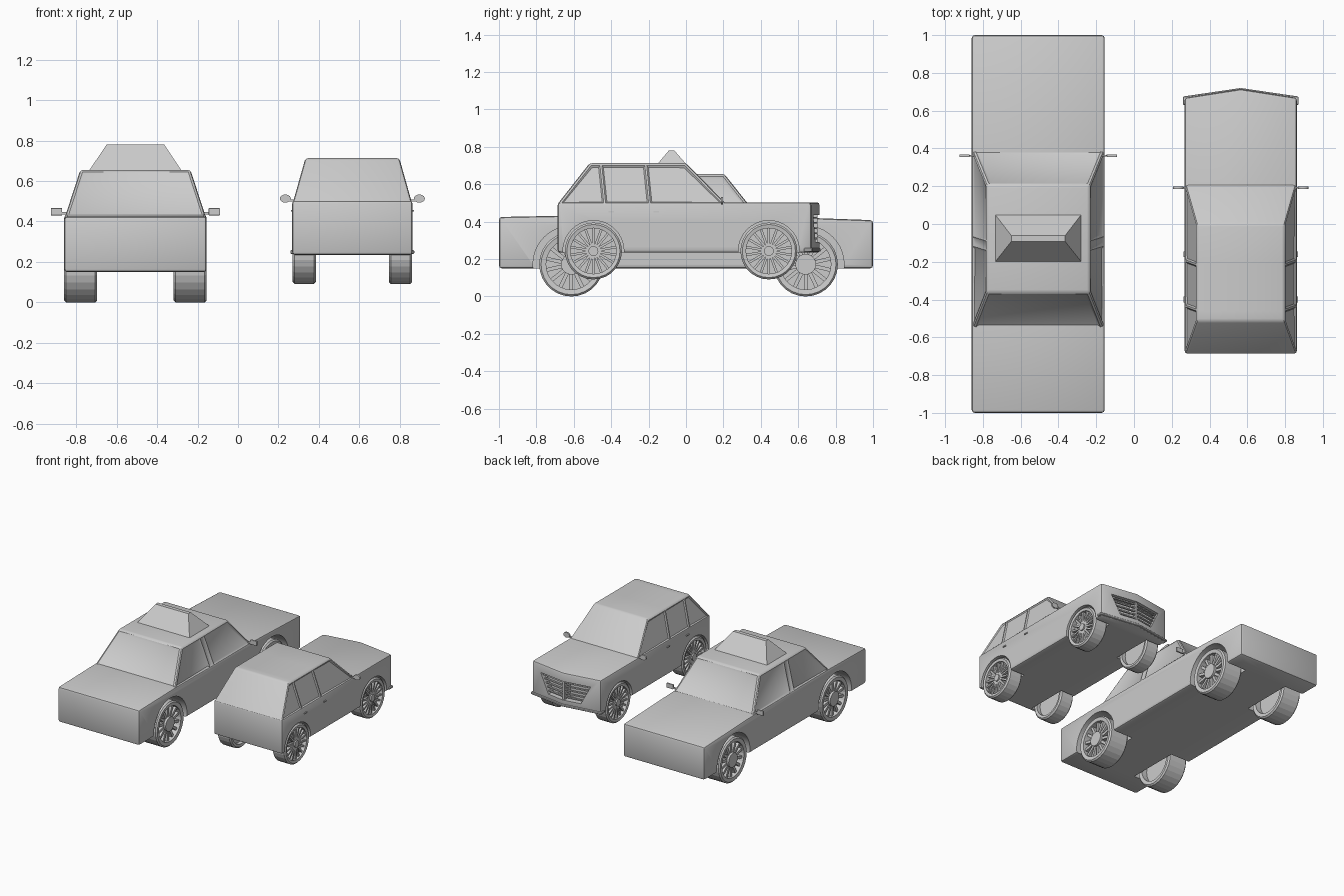
import bpy, bmesh, math
from mathutils import Matrix, Vector

if "Cube" in bpy.data.objects:
    bpy.data.objects.remove(bpy.data.objects["Cube"])

grey = bpy.data.materials.new("plain grey")
grey.use_nodes = True
grey.diffuse_color = (0.6, 0.6, 0.6, 1)
grey.node_tree.nodes["Principled BSDF"].inputs["Base Color"].default_value = (0.6, 0.6, 0.6, 1)


def finish(name, bm, smooth=False):
    bmesh.ops.recalc_face_normals(bm, faces=bm.faces)
    mesh = bpy.data.meshes.new(name)
    bm.to_mesh(mesh)
    bm.free()
    mesh.materials.append(grey)
    ob = bpy.data.objects.new(name, mesh)
    bpy.context.collection.objects.link(ob)
    if smooth:
        shade(ob)
    return ob


def activate(ob):
    bpy.ops.object.select_all(action='DESELECT')
    ob.select_set(True)
    bpy.context.view_layer.objects.active = ob


def shade(ob):
    activate(ob)
    bpy.ops.object.shade_smooth_by_angle(angle=math.radians(35))


def prism(name, pts, axis, lo, hi, bevel=0.0, segments=2):
    """Extrude a 2D outline along an axis; the outline uses the other two axes."""
    place = {'x': lambda a, b, d: (d, a, b), 'y': lambda a, b, d: (a, d, b),
             'z': lambda a, b, d: (a, b, d)}[axis]
    bm = bmesh.new()
    ends = [[bm.verts.new(place(a, b, d)) for a, b in pts] for d in (lo, hi)]
    bm.faces.new(ends[0])
    bm.faces.new(ends[1])
    for i in range(len(pts)):
        j = (i + 1) % len(pts)
        bm.faces.new((ends[0][i], ends[0][j], ends[1][j], ends[1][i]))
    bmesh.ops.recalc_face_normals(bm, faces=bm.faces)
    if bevel:
        edges = [e for e in bm.edges if e.calc_face_angle() > 0.5]
        bmesh.ops.bevel(bm, geom=edges, offset=bevel, segments=segments,
                        profile=0.5, affect='EDGES')
    return finish(name, bm)


def box(name, x, y, z, bevel=0.0):
    return prism(name, [(x[0], y[0]), (x[1], y[0]), (x[1], y[1]), (x[0], y[1])],
                 'z', z[0], z[1], bevel)


def cut(ob, cutter):
    mod = ob.modifiers.new("cut", 'BOOLEAN')
    mod.operation, mod.solver, mod.object = 'DIFFERENCE', 'EXACT', cutter
    activate(ob)
    bpy.ops.object.modifier_apply(modifier=mod.name)
    bpy.data.objects.remove(cutter)


def frustum(bm, cx, base, roof):
    """Tapered block from two rectangles given as (half width, back, front, z)."""
    rings = []
    for h, y0, y1, z in (base, roof):
        rings.append([bm.verts.new((cx + x, y, z)) for x, y in
                      ((-h, y0), (h, y0), (h, y1), (-h, y1))])
    bm.faces.new(rings[0])
    bm.faces.new(rings[1])
    for i in range(4):
        j = (i + 1) % 4
        bm.faces.new((rings[0][i], rings[0][j], rings[1][j], rings[1][i]))
    bmesh.ops.recalc_face_normals(bm, faces=bm.faces)


def cabin(name, cx, base, roof, pillars, frame, end_glass):
    """Glasshouse with recessed windows between the door pillars."""
    bm = bmesh.new()
    frustum(bm, cx, base, roof)
    edges = [e for e in bm.edges if max(v.co.z for v in e.verts) > roof[3] - 0.01]
    bmesh.ops.bevel(bm, geom=edges, offset=0.014, segments=2, profile=0.5, affect='EDGES')
    for y in pillars:
        bmesh.ops.bisect_plane(bm, geom=bm.verts[:] + bm.edges[:] + bm.faces[:],
                               plane_co=(cx, y, 0), plane_no=(0, 1, 0.1))
    bm.normal_update()
    glass = [f for f in bm.faces if f.calc_area() > 0.008 and
             (abs(f.normal.x) > 0.6 or (end_glass and abs(f.normal.y) > 0.4))]
    bmesh.ops.inset_individual(bm, faces=glass, thickness=frame, depth=-0.007)
    finish(name, bm, smooth=True)


def wheel(name, x, y, z, side, radius, width, rim, hub, spokes, spoke_width):
    """Tyre ring with a recessed spoked rim, outer face at x."""
    bm = bmesh.new()
    c = 0.01
    outline = [(rim, width - 0.004), (radius - c, width), (radius, width - c), (radius, c),
               (radius - c, 0), (rim, 0.004)]
    ring = [bm.verts.new((t, 0, r)) for r, t in outline]
    edges = [bm.edges.new((ring[i - 1], ring[i])) for i in range(len(ring))]
    bmesh.ops.spin(bm, geom=ring + edges, cent=(0, 0, 0), axis=(1, 0, 0),
                   angle=math.tau, steps=28)
    bmesh.ops.remove_doubles(bm, verts=bm.verts, dist=0.0005)
    turn = Matrix.Rotation(math.pi / 2, 4, 'Y')

    def disc(r, t0, t1):
        bmesh.ops.create_cone(bm, cap_ends=True, segments=28, radius1=r, radius2=r,
                              depth=t1 - t0, matrix=Matrix.Translation(((t0 + t1) / 2, 0, 0)) @ turn)
    disc(rim + 0.002, width * 0.3, width * 0.68)
    disc(hub, width * 0.6, width - 0.003)
    for i in range(spokes):
        bmesh.ops.create_cube(bm, size=1, matrix=Matrix.Rotation(math.tau * i / spokes, 4, 'X')
                              @ Matrix.Translation((width * 0.78, 0, (hub + rim) / 2))
                              @ Matrix.Diagonal((width * 0.2, spoke_width, rim - hub + 0.008, 1)))
    bm.transform(Matrix.Translation((x - side * width, y, z)) @ Matrix.Diagonal((side, 1, 1, 1)))
    finish(name, bm)


def wheels(prefix, body, cx, half, axles, z, radius, arch, width, **rim):
    """Four wheels, each in an arch cut from the body side."""
    circle = [(math.cos(math.tau * i / 40) * arch, math.sin(math.tau * i / 40) * arch)
              for i in range(40)]
    for y, end in zip(axles, ("rear", "front")):
        for side, word in ((1, "right"), (-1, "left")):
            lo, hi = sorted((cx + side * (half - width - 0.008), cx + side * (half + 0.05)))
            cut(body, prism("arch_cutter", [(y + a, z + b) for a, b in circle], 'x', lo, hi))
            wheel(f"{prefix}_{end}_{word}_wheel", cx + side * half, y, z, side,
                  radius, width, **rim)
    shade(body)


# Saloon taxi
tx = -0.507
body = prism("taxi_body", [(-1, 0.15), (1, 0.15), (1, 0.408), (0.385, 0.43), (-0.55, 0.434),
                           (-1, 0.425)], 'x', tx - 0.352, tx + 0.352, 0.016)
wheels("taxi", body, tx, 0.352, (-0.613, 0.64), 0.172, 0.172, 0.205, 0.163,
       rim=0.135, hub=0.055, spokes=14, spoke_width=0.02)
cabin("taxi_cabin", tx, (0.346, -0.55, 0.385, 0.428), (0.272, -0.362, 0.205, 0.655),
      [-0.075, -0.025], 0.018, True)
sign = bmesh.new()
frustum(sign, tx, (0.228, -0.2, 0.05, 0.652), (0.142, -0.092, -0.062, 0.78))
finish("taxi_roof_sign", sign)
for s in (-1, 1):
    xs = sorted((tx + s * 0.362, tx + s * 0.418))
    box("taxi_mirror", xs, (0.355, 0.368), (0.43, 0.466), 0.003)
    stalk = sorted((tx + s * 0.335, tx + s * 0.365))
    box("taxi_mirror_stalk", stalk, (0.357, 0.366), (0.434, 0.446))

# Estate car with pointed nose
ex = 0.565
nose = [(ex - 0.297, -0.686), (ex + 0.297, -0.686), (ex + 0.297, 0.668), (ex, 0.714),
        (ex - 0.297, 0.668)]
body = prism("estate_body", nose, 'z', 0.235, 0.503, 0.014)
grille = [(ex - 0.14, 0.29), (ex + 0.14, 0.29), (ex + 0.215, 0.435), (ex - 0.215, 0.435)]
cut(body, prism("grille_cutter", grille, 'y', 0.63, 0.8))
wheels("estate", body, ex, 0.295, (-0.495, 0.443), 0.243, 0.152, 0.163, 0.115,
       rim=0.122, hub=0.026, spokes=18, spoke_width=0.013)
cabin("estate_cabin", ex, (0.292, -0.682, 0.21, 0.5), (0.232, -0.515, 0.0, 0.713),
      [-0.39, -0.38, -0.15, -0.14], 0.011, False)

# Grille slats follow the pointed nose
for i in range(5):
    z = 0.305 + i * 0.028
    w = 0.14 + (z - 0.29) * 0.5
    edge = 0.7 - w * 0.15
    prism("grille_slat", [(ex - w, edge - 0.014), (ex, 0.686), (ex + w, edge - 0.014),
                          (ex + w, edge), (ex, 0.7), (ex - w, edge)], 'z', z, z + 0.009)
box("grille_centre_bar", (ex - 0.008, ex + 0.008), (0.63, 0.704), (0.288, 0.437))

# Front lip, mirrors and door handles
prism("estate_front_lip", [(ex - 0.306, 0.63), (ex + 0.306, 0.63), (ex + 0.306, 0.675),
                           (ex, 0.72), (ex - 0.306, 0.675)], 'z', 0.24, 0.258, 0.004, 1)
for s in (-1, 1):
    bm = bmesh.new()
    bmesh.ops.create_cone(bm, cap_ends=True, segments=20, radius1=1, radius2=1, depth=1,
                          matrix=Matrix.Translation((ex + s * 0.331, 0.192, 0.513))
                          @ Matrix.Diagonal((0.027, 0.014, 0.02, 1))
                          @ Matrix.Rotation(math.pi / 2, 4, 'X'))
    for v in bm.verts:
        v.co.y = 0.198 if v.co.y > 0.192 else 0.186
    finish("estate_mirror", bm, smooth=True)
    box("estate_mirror_stalk", sorted((ex + s * 0.28, ex + s * 0.315)),
        (0.187, 0.197), (0.498, 0.508))
    for y in (-0.4, -0.16):
        box("estate_door_handle", sorted((ex + s * 0.292, ex + s * 0.304)),
            (y - 0.015, y + 0.015), (0.449, 0.457))
